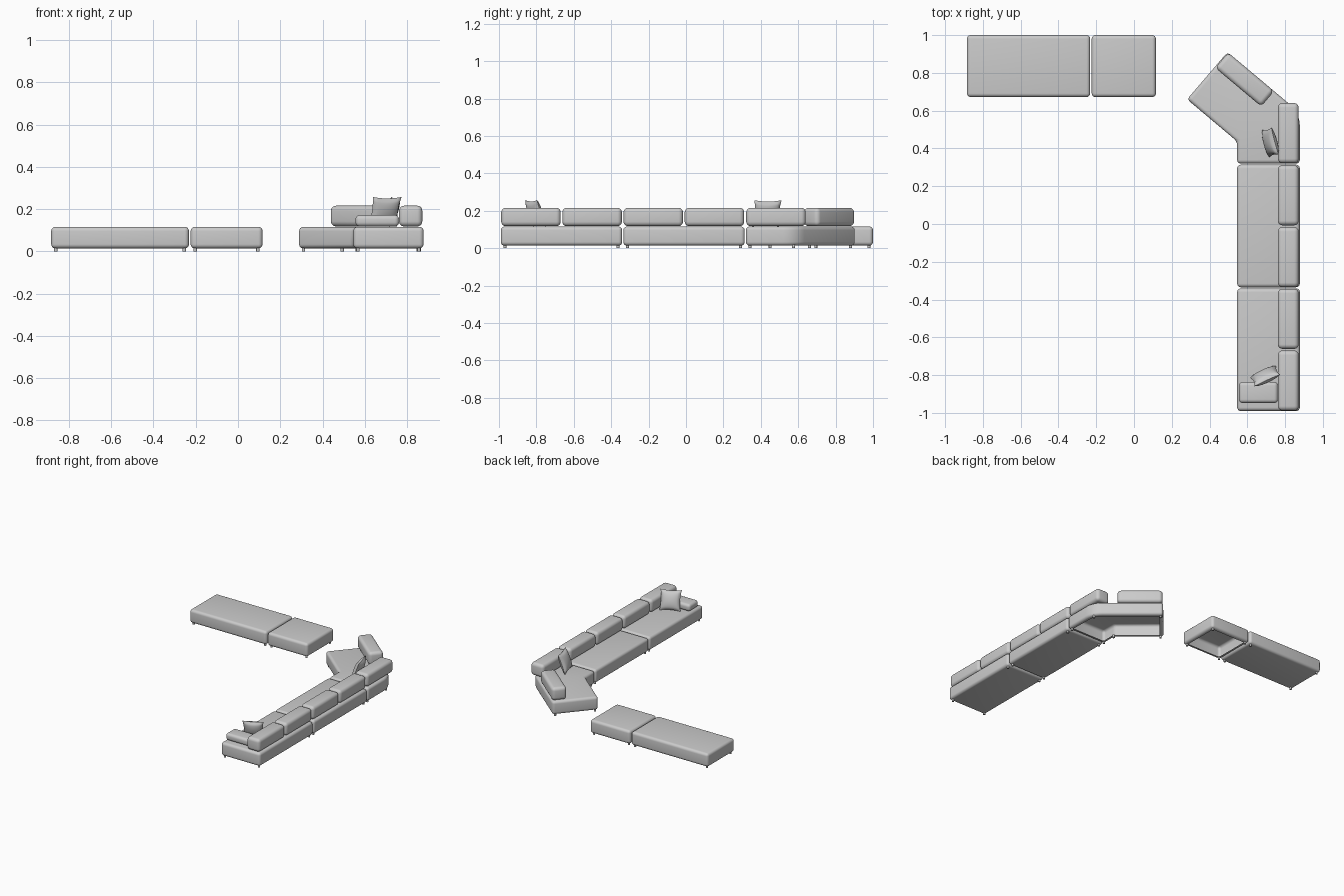
import bpy, bmesh, math
from mathutils import Matrix, Vector

if "Cube" in bpy.data.objects:
    bpy.data.objects.remove(bpy.data.objects["Cube"], do_unlink=True)

fabric = bpy.data.materials.new("grey_fabric")
fabric.use_nodes = True
grey = (0.6, 0.6, 0.6, 1)
fabric.diffuse_color = grey
fabric.node_tree.nodes["Principled BSDF"].inputs["Base Color"].default_value = grey


def finish(bm, name, matrix=Matrix()):
    bmesh.ops.recalc_face_normals(bm, faces=bm.faces)
    mesh = bpy.data.meshes.new(name)
    bm.to_mesh(mesh)
    bm.free()
    obj = bpy.data.objects.new(name, mesh)
    bpy.context.collection.objects.link(obj)
    obj.matrix_world = matrix
    mesh.materials.append(fabric)
    bpy.ops.object.select_all(action='DESELECT')
    obj.select_set(True)
    bpy.context.view_layer.objects.active = obj
    bpy.ops.object.shade_smooth_by_angle(angle=math.radians(40))
    return obj


def block(name, outline, z0, z1, radius, hollow=False, matrix=Matrix()):
    """Upholstered block: extruded outline with rounded edges, optionally open below."""
    bm = bmesh.new()
    face = bm.faces.new([bm.verts.new((x, y, z0)) for x, y in outline])
    up = bmesh.ops.extrude_face_region(bm, geom=[face], use_keep_orig=True)
    bmesh.ops.translate(bm, vec=(0, 0, z1 - z0),
                        verts=[v for v in up["geom"] if isinstance(v, bmesh.types.BMVert)])
    bmesh.ops.recalc_face_normals(bm, faces=bm.faces)
    sharp = [e for e in bm.edges if e.calc_face_angle(0) > math.radians(30)]
    bmesh.ops.bevel(bm, geom=sharp, offset=radius, segments=5, profile=0.5,
                    affect='EDGES', clamp_overlap=True)
    if hollow:
        bm.normal_update()
        floor = [f for f in bm.faces if f.normal.z < -0.99]
        bmesh.ops.inset_region(bm, faces=floor, thickness=0.012)
        bmesh.ops.delete(bm, geom=floor, context='FACES')
    return finish(bm, name, matrix)


def rect(x0, x1, y0, y1):
    return [(x0, y0), (x1, y0), (x1, y1), (x0, y1)]


def feet(name, points):
    bm = bmesh.new()
    for x, y in points:
        bmesh.ops.create_cone(bm, cap_ends=True, segments=16, radius1=0.008, radius2=0.008,
                              depth=0.022, matrix=Matrix.Translation((x, y, 0.011)))
    finish(bm, name)


def pillow(name, centre, turn, lean, size=0.15, puff=0.03, n=14):
    """Square scatter cushion with pinched, pointed corners."""
    bm = bmesh.new()
    for side in (1, -1):
        grid = bmesh.ops.create_grid(bm, x_segments=n, y_segments=n, size=1)
        for v in grid["verts"]:
            u, w = v.co.x, v.co.y
            fill = max(0, (1 - u * u) * (1 - w * w)) ** 0.45
            v.co = Vector((u * (1 - 0.1 * (1 - w * w)) * size / 2,
                           w * (1 - 0.1 * (1 - u * u)) * size / 2,
                           side * puff * fill))
    bmesh.ops.remove_doubles(bm, verts=bm.verts, dist=0.0002)
    finish(bm, name, Matrix.Translation(centre) @ Matrix.Rotation(math.radians(turn), 4, 'Z')
           @ Matrix.Rotation(math.radians(90 + lean), 4, 'X'))


LOW, SEAT, TOP = 0.014, 0.116, 0.216

# Straight seats and ottomans with their feet
for name, (x0, x1, y0, y1), hollow in (
        ("front_seat", (0.546, 0.878, -0.99, -0.341), False),
        ("middle_seat", (0.546, 0.878, -0.335, 0.314), False),
        ("long_ottoman", (-0.884, -0.232, 0.672, 1.0), False),
        ("short_ottoman", (-0.224, 0.116, 0.672, 1.0), True)):
    block(name, rect(x0, x1, y0, y1), LOW, SEAT, 0.02, hollow)
    feet(name + "_feet", [(x, y) for x in (x0 + 0.022, x1 - 0.022)
                          for y in (y0 + 0.022, y1 - 0.022)])

# Angled corner seat with a rounded outer bend
radius = 0.15
arc = [(0.878 - radius + radius * math.cos(a), 0.519 + radius * math.sin(a))
       for a in (math.radians(50 * i / 6) for i in range(7))]
block("corner_seat", [(0.546, 0.32), (0.878, 0.32)] + arc
      + [(0.495, 0.91), (0.281, 0.66), (0.546, 0.437)], LOW, SEAT, 0.02, True)
feet("corner_seat_feet", [(0.565, 0.342), (0.857, 0.342), (0.31, 0.66),
                          (0.493, 0.88), (0.565, 0.45), (0.852, 0.575)])

# Row of back cushions along the straight side
for i, y in enumerate((-0.988, -0.661, -0.334, -0.007, 0.322)):
    block(f"back_cushion_{i + 1}", rect(0.762, 0.872, y, y + 0.318), SEAT + 0.002, TOP, 0.024)

# Back cushion on the angled side, and the low arm cushion
block("angled_back_cushion", rect(-0.159, 0.159, -0.053, 0.053), SEAT + 0.002, TOP, 0.024,
      matrix=Matrix.Translation((0.586, 0.765, 0)) @ Matrix.Rotation(math.radians(-40), 4, 'Z'))
block("arm_cushion", rect(0.556, 0.762, -0.948, -0.836), SEAT + 0.002, 0.172, 0.02)

# Scatter cushions
pillow("front_pillow", (0.695, -0.805, 0.187), 25, 20)
pillow("corner_pillow", (0.722, 0.432, 0.186), 105, 20)
